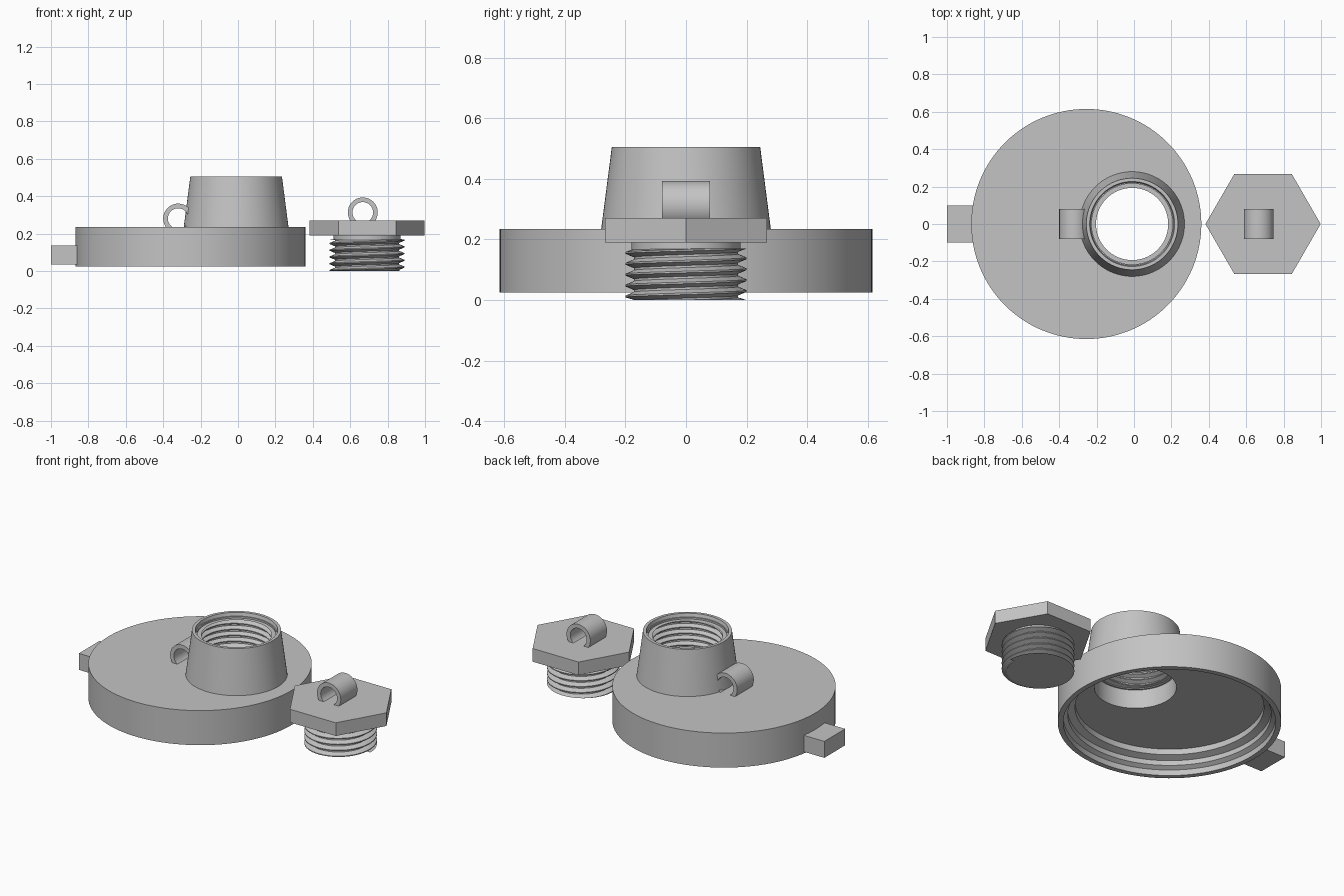
import bpy, bmesh, math
from mathutils import Matrix

if "Cube" in bpy.data.objects:
    bpy.data.objects.remove(bpy.data.objects["Cube"], do_unlink=True)

grey = bpy.data.materials.new("plain grey")
grey.use_nodes = True
grey.diffuse_color = (0.55, 0.55, 0.55, 1)
grey.node_tree.nodes["Principled BSDF"].inputs["Base Color"].default_value = grey.diffuse_color


def finish(name, bm, location=(0, 0, 0), recalc=True):
    """Clean a bmesh and turn it into a grey object."""
    bmesh.ops.remove_doubles(bm, verts=bm.verts, dist=1e-5)
    bmesh.ops.dissolve_degenerate(bm, edges=bm.edges, dist=1e-6)
    if recalc:
        bmesh.ops.recalc_face_normals(bm, faces=bm.faces)
    mesh = bpy.data.meshes.new(name)
    bm.to_mesh(mesh)
    bm.free()
    mesh.materials.append(grey)
    obj = bpy.data.objects.new(name, mesh)
    obj.location = location
    bpy.context.collection.objects.link(obj)
    return obj


def smooth(obj):
    bpy.ops.object.select_all(action="DESELECT")
    obj.select_set(True)
    bpy.context.view_layer.objects.active = obj
    bpy.ops.object.shade_smooth_by_angle(angle=math.radians(25))


def revolve(name, profile, location, segments=96, axis_y=False):
    """Spin a closed (radius, height) profile into a solid."""
    bm = bmesh.new()
    rings = []
    for i in range(segments):
        a = math.tau * i / segments
        rings.append([bm.verts.new((r * math.cos(a), r * math.sin(a), z)) for r, z in profile])
    n = len(profile)
    for i in range(segments):
        one, two = rings[i], rings[(i + 1) % segments]
        for j in range(n):
            k = (j + 1) % n
            if profile[j][0] > 0 or profile[k][0] > 0:
                bm.faces.new((one[j], two[j], two[k], one[k]))
    if axis_y:
        bmesh.ops.rotate(bm, verts=bm.verts, matrix=Matrix.Rotation(math.pi / 2, 3, "X"))
    return finish(name, bm, location)


def thread(name, root, crest, low, high, pitch, location, inside=False, segments=72):
    """Helical ridge, trimmed flat at both ends."""
    shape = [(0, root), (0.15, root), (0.5, crest), (0.65, crest)]
    turns = math.ceil((high - low) / pitch) + 1
    bm = bmesh.new()
    columns = []
    for i in range(segments + 1):
        a = math.tau * i / segments
        column = []
        for t in range(-1, turns):
            for part, r in shape:
                z = low + pitch * (t + part + i / segments)
                z = min(max(z, low), high)
                column.append(bm.verts.new((r * math.cos(a), r * math.sin(a), z)))
        columns.append(column)
    for one, two in zip(columns, columns[1:]):
        for j in range(len(one) - 1):
            quad = (one[j], two[j], two[j + 1], one[j + 1])
            if max(v.co.z for v in quad) - min(v.co.z for v in quad) < 1e-6 and one[j].co.xy == one[j + 1].co.xy:
                continue
            bm.faces.new(quad[::-1] if inside else quad)
    obj = finish(name, bm, location, recalc=False)
    smooth(obj)
    return obj


def box(name, size, location):
    bm = bmesh.new()
    bmesh.ops.create_cube(bm, size=1)
    bmesh.ops.scale(bm, vec=size, verts=bm.verts)
    return finish(name, bm, location)


lid_x, spout_x, plug_x = -0.255, -0.01, 0.69

# Round lid, open underneath with a stepped inner wall
lid = revolve("lid", [(0, 0.235), (0.615, 0.235), (0.615, 0.025), (0.585, 0.025), (0.585, 0.06),
                      (0.56, 0.075), (0.56, 0.105), (0.52, 0.12), (0.52, 0.155), (0, 0.155)],
              (lid_x, 0, 0), segments=128)

# Opening through the lid under the spout
cutter = revolve("hole_cutter", [(0, 0), (0.24, 0), (0.24, 0.4), (0, 0.4)], (spout_x, 0, 0))
cutter.hide_render = True
cut = lid.modifiers.new("spout hole", "BOOLEAN")
cut.operation = "DIFFERENCE"
cut.solver = "EXACT"
cut.object = cutter
bpy.context.view_layer.objects.active = lid
bpy.ops.object.modifier_apply(modifier=cut.name)
bpy.data.objects.remove(cutter, do_unlink=True)
smooth(lid)

# Tapered spout with a threaded bore
spout = revolve("spout", [(0.24, 0.155), (0.24, 0.235), (0.28, 0.235), (0.245, 0.505), (0.227, 0.505),
                          (0.222, 0.485), (0.216, 0.485), (0.216, 0.27), (0.226, 0.27), (0.226, 0.155)],
                (spout_x, 0, 0))
smooth(spout)
thread("spout_thread", 0.218, 0.193, 0.275, 0.475, 0.036, (spout_x, 0, 0), inside=True)

# Grip tab on the lid edge
box("lid_tab", (0.15, 0.2, 0.1), (-0.925, 0, 0.085))

# Hexagonal plug head, threaded shaft and neck
hexagon = [(0, 0.19), (0.308, 0.19), (0.308, 0.27), (0, 0.27)]
revolve("plug_head", hexagon, (plug_x, 0, 0), segments=6)
shaft = revolve("plug_shaft", [(0, 0), (0.172, 0), (0.172, 0.165), (0.18, 0.165), (0.18, 0.2), (0, 0.2)],
                (plug_x, 0, 0))
smooth(shaft)
thread("plug_thread", 0.17, 0.2, 0, 0.17, 0.036, (plug_x, 0, 0))

# Tether loops on the lid and the plug
loop = [(0.055, -0.08), (0.08, -0.08), (0.08, 0.08), (0.055, 0.08)]
for name, x, z in (("lid_loop", -0.32, 0.28), ("plug_loop", 0.667, 0.313)):
    smooth(revolve(name, loop, (x, 0, z), segments=48, axis_y=True))
